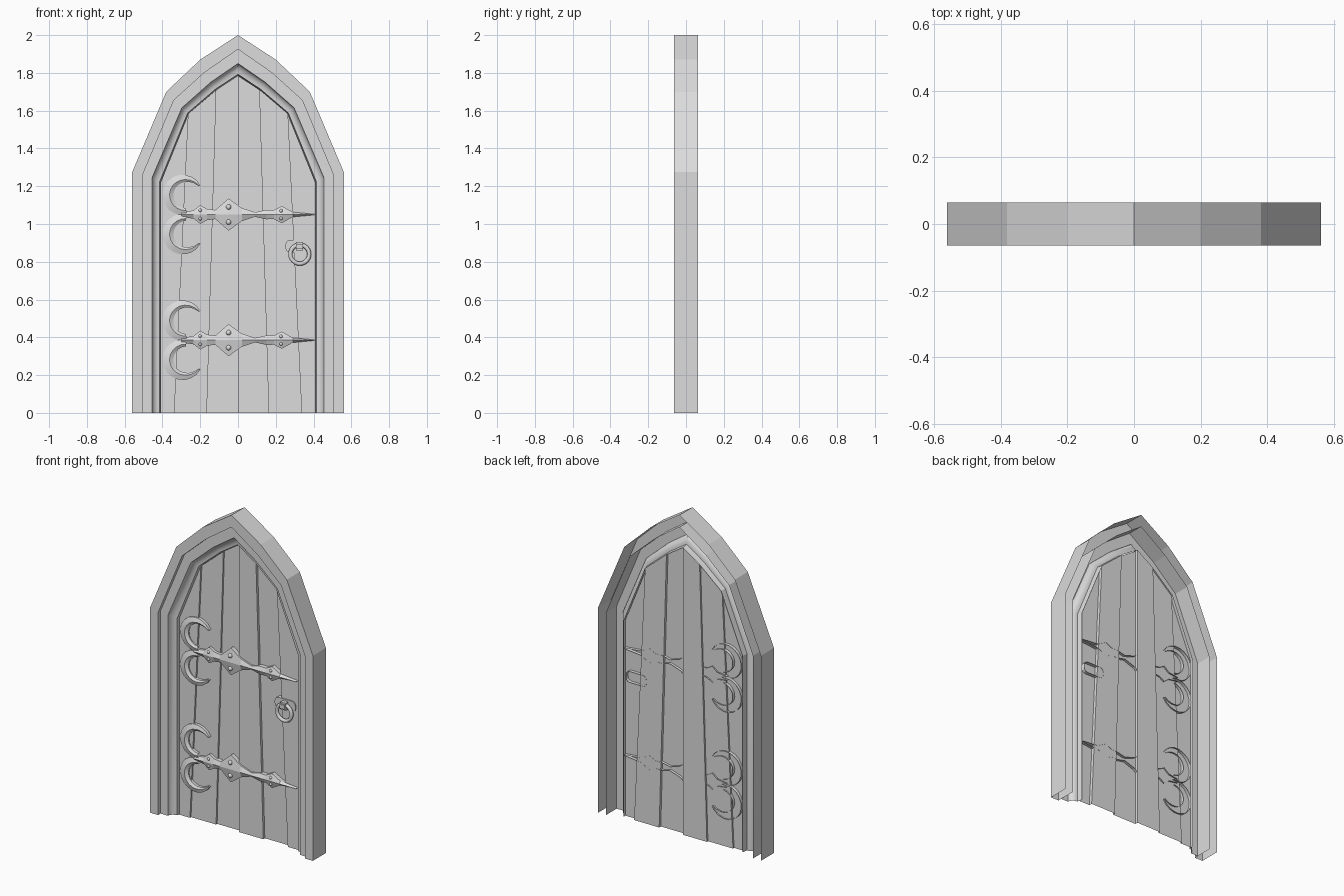
import bpy, bmesh, math
from mathutils import Matrix

cube = bpy.data.objects.get("Cube")
if cube:
    bpy.data.objects.remove(cube)

grey = bpy.data.materials.new("plain grey")
grey.use_nodes = True
COLOUR = (0.72, 0.72, 0.72, 1)
grey.diffuse_color = COLOUR
grey.node_tree.nodes["Principled BSDF"].inputs["Base Color"].default_value = COLOUR


def finish(name, bm, smooth_angle=None, recalc=False):
    if recalc:
        bmesh.ops.recalc_face_normals(bm, faces=bm.faces)
    mesh = bpy.data.meshes.new(name)
    bm.to_mesh(mesh)
    bm.free()
    mesh.materials.append(grey)
    if smooth_angle:
        mesh.shade_smooth()
        mesh.set_sharp_from_angle(angle=math.radians(smooth_angle))
    obj = bpy.data.objects.new(name, mesh)
    bpy.context.collection.objects.link(obj)
    return obj


def loft(bm, rows, closed=False):
    """Join equal-length rows of points with quads."""
    grid = [[bm.verts.new(p) for p in row] for row in rows]
    for a, b in zip(grid, grid[1:]):
        n = len(a)
        for i in range(n if closed else n - 1):
            j = (i + 1) % n
            bm.faces.new((a[i], a[j], b[j], b[i]))
    return grid


# Pointed arch outlines: right half from the floor up, mirrored to the left
def arch(half):
    return half + [(-x, z) for x, z in reversed(half[:-1])]


def at_depth(outline, y):
    return [(x, y, z) for x, z in outline]


def blend(inner, outer, f):
    return [(a[0] + (b[0] - a[0]) * f, a[1] + (b[1] - a[1]) * f)
            for a, b in zip(inner, outer)]


OUTER = arch([(.56, 0), (.56, 1.275), (.38, 1.70), (.20, 1.87), (0, 2)])
STEP = arch([(.505, 0), (.505, 1.26), (.34, 1.655), (.18, 1.80), (0, 1.925)])
LIP = arch([(.455, 0), (.455, 1.245), (.297, 1.615), (.145, 1.75), (0, 1.85)])
OPENING = arch([(.41, 0), (.41, 1.22), (.262, 1.585), (.115, 1.71), (0, 1.785)])
FRONT, BACK, CASING = -.064, .064, -.04

# Outer frame, a channel open at the back
bm = bmesh.new()
loft(bm, [at_depth(OUTER, BACK), at_depth(OUTER, FRONT),
          at_depth(STEP, FRONT), at_depth(STEP, BACK)])
finish("outer_frame", bm)

# Recessed casing
bm = bmesh.new()
loft(bm, [at_depth(STEP, CASING), at_depth(LIP, CASING)])
finish("inner_casing", bm)

# Hollow moulding around the door, with a steep return behind it
bm = bmesh.new()
rows = []
for k in range(7):
    t = k / 6 * math.pi / 2
    rows.append(at_depth(blend(LIP, OPENING, .88 * (1 - math.cos(t))),
                         CASING + .035 * math.sin(t)))
rows.append(at_depth(OPENING, .03))
loft(bm, rows)
finish("cove_moulding", bm, 20)

# Door planks taper to the arch corners, at stepped depths
bottoms = [-.41, -.337, -.165, 0, .165, .337, .41]
tops = OPENING[-2:0:-1]
depths = [.009, .02, .031, .012, .028, .008]
bm = bmesh.new()
path = []
for i, y in enumerate(depths):
    path += [(i, y), (i + 1, y)]
loft(bm, [[(bottoms[i], y, 0) for i, y in path],
          [(tops[i][0], y, tops[i][1]) for i, y in path]])
finish("door_planks", bm)

# Strap hinges: ridged bar with diamonds and two crescent horns
HINGE_BACK, HINGE_EDGE, HINGE_RIDGE = .029, .002, -.009
BAR = [(-.30, .012), (-.235, .022), (-.2, .05), (-.165, .03), (-.12, .024),
       (-.05, .085), (.02, .035), (.09, .012), (.15, .025), (.19, .024),
       (.232, .045), (.29, .013), (.405, .002)]


def ridge_rows(edge_a, ridge, edge_b, rise):
    return [
        [(x, HINGE_BACK, z) for x, z in edge_a],
        [(x, HINGE_EDGE, z) for x, z in edge_a],
        [(x, HINGE_EDGE + (HINGE_RIDGE - HINGE_EDGE) * h, z)
         for (x, z), h in zip(ridge, rise)],
        [(x, HINGE_EDGE, z) for x, z in edge_b],
        [(x, HINGE_BACK, z) for x, z in edge_b]]


def crescent(z0, side):
    outer, ridge, inner, rise = [], [], [], []
    steps = 14
    for k in range(steps + 1):
        t = k / steps
        a = math.radians(28 + 255 * t)
        width = .003 + .055 * math.sin(math.pi * min(1, t * .82 + .02)) ** .8
        c, s = math.cos(a), math.sin(a)
        for line, r in ((outer, .107), (ridge, .107 - width * .65), (inner, .107 - width)):
            line.append((-.293 + r * c, z0 + side * (.104 + r * s)))
        rise.append(min(1, width / .05))
    rows = ridge_rows(outer, ridge, inner, rise)
    return rows if side > 0 else rows[::-1]


def rivet(bm, x, y, z, r):
    bmesh.ops.create_uvsphere(bm, u_segments=10, v_segments=6, radius=r,
                              matrix=Matrix.Translation((x, y, z)))


for label, z0 in (("upper", 1.05), ("lower", .385)):
    bm = bmesh.new()
    loft(bm, ridge_rows([(x, z0 + w) for x, w in BAR], [(x, z0) for x, w in BAR],
                        [(x, z0 - w) for x, w in BAR], [1] * len(BAR)))
    finish(label + "_hinge_strap", bm)
    for side, word in ((1, "top"), (-1, "bottom")):
        bm = bmesh.new()
        loft(bm, crescent(z0, side))
        bmesh.ops.reverse_faces(bm, faces=bm.faces)
        finish(f"{label}_hinge_{word}_crescent", bm, 20)
    bm = bmesh.new()
    for x, dz, r in ((-.2, .022, .009), (-.05, .04, .014), (.228, .02, .009)):
        for side in (1, -1):
            rivet(bm, x, -.003, z0 + side * dz, r)
    finish(label + "_hinge_rivets", bm, 40)

# Latch plate with rounded ends
HX, HZ = .322, .882
bm = bmesh.new()
outline = []
for cx, cz, start in ((.045, .008, 0), (-.045, .008, 90), (-.045, -.008, 180), (.045, -.008, 270)):
    for k in range(4):
        a = math.radians(start + k * 30)
        outline.append((HX + cx + .026 * math.cos(a), HZ + cz + .026 * math.sin(a)))
grid = loft(bm, [at_depth(outline, .03), at_depth(outline, .002)], closed=True)
bm.faces.new(grid[1])
finish("latch_plate", bm, recalc=True)

# Staple that carries the ring
bm = bmesh.new()
bmesh.ops.create_cube(bm, size=1, matrix=Matrix.Translation((HX + .003, -.014, HZ))
                      @ Matrix.Diagonal((.036, .036, .046, 1)))
bmesh.ops.bevel(bm, geom=[e for e in bm.edges if abs(e.verts[0].co.x - e.verts[1].co.x) > .01
                          and e.verts[0].co.y < -.01],
                offset=.01, segments=2, affect='EDGES')
finish("ring_staple", bm)

# Pull ring
bm = bmesh.new()
rows = []
for i in range(25):
    a = 2 * math.pi * i / 24
    row = []
    for k in range(8):
        b = 2 * math.pi * k / 8
        r = .05 + .011 * math.cos(b)
        row.append((HX + .005 + r * math.cos(a), -.012 + .011 * math.sin(b), .84 + r * math.sin(a)))
    rows.append(row)
loft(bm, rows, closed=True)
bmesh.ops.remove_doubles(bm, verts=bm.verts, dist=.0001)
finish("pull_ring", bm, 60, recalc=True)
